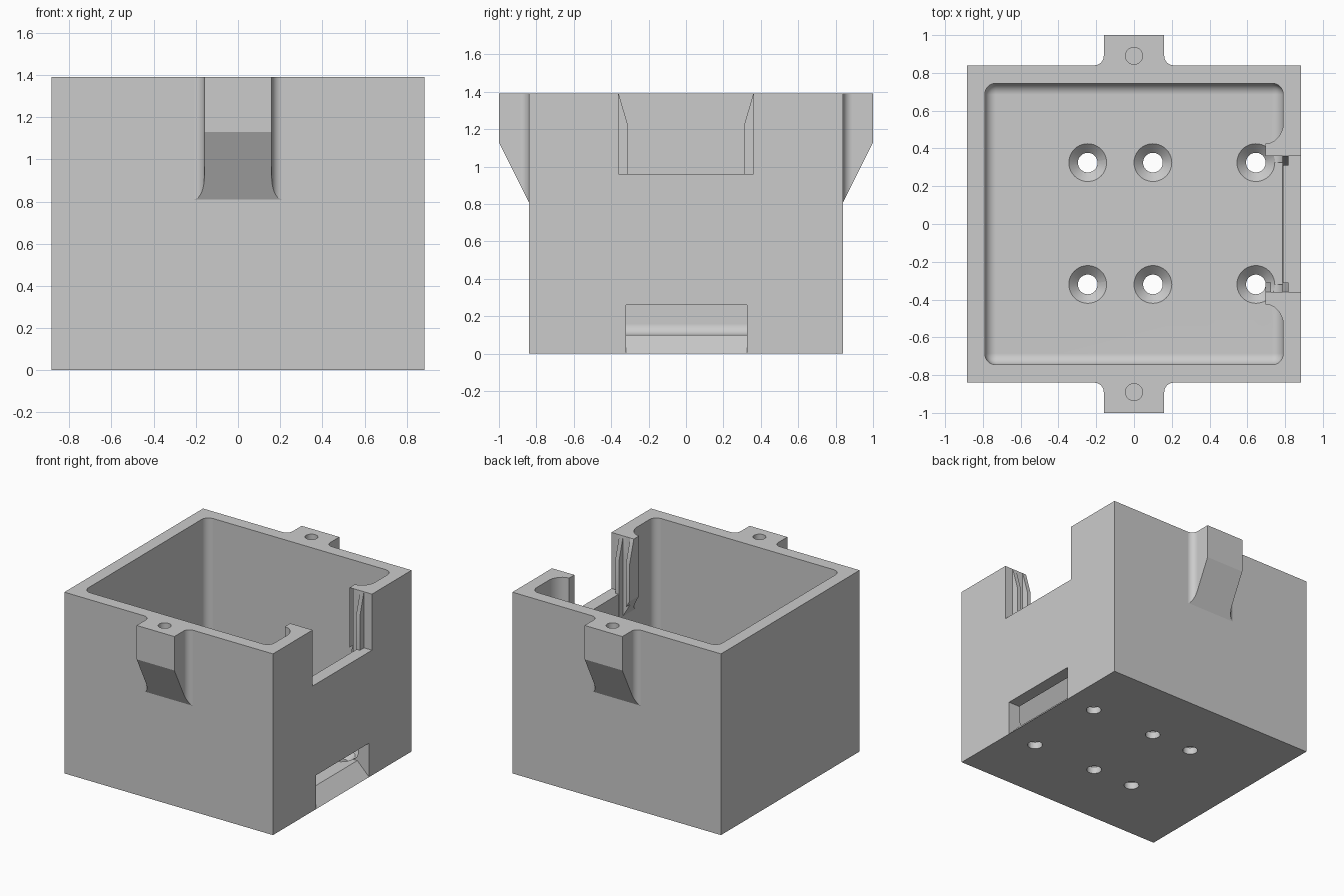
import bpy, bmesh, math
from mathutils import Vector

old = bpy.data.objects.get("Cube")
if old:
    bpy.data.objects.remove(old, do_unlink=True)

W, D, H = 0.885, 0.84, 1.39      # box half width, half depth, height
IX, IY, FLOOR = 0.79, 0.745, 0.1  # cavity half sizes and floor height

grey = bpy.data.materials.new("plain grey")
grey.use_nodes = True
grey.diffuse_color = (0.6, 0.6, 0.6, 1)
grey.node_tree.nodes["Principled BSDF"].inputs["Base Color"].default_value = (0.6, 0.6, 0.6, 1)


def finish(bm, name):
    bmesh.ops.recalc_face_normals(bm, faces=bm.faces[:])
    mesh = bpy.data.meshes.new(name)
    bm.to_mesh(mesh)
    bm.free()
    mesh.materials.append(grey)
    obj = bpy.data.objects.new(name, mesh)
    bpy.context.collection.objects.link(obj)
    return obj


def prism(name, pts, axis, lo, hi, cut=None):
    """Extrude a 2D outline along an axis; cut = (point, outward normal)."""
    place = {"x": lambda a, b, t: (t, a, b),
             "y": lambda a, b, t: (a, t, b),
             "z": lambda a, b, t: (a, b, t)}[axis]
    bm = bmesh.new()
    face = bm.faces.new([bm.verts.new(place(a, b, lo)) for a, b in pts])
    top = bmesh.ops.extrude_face_region(bm, geom=[face])["geom"]
    move = Vector(place(0, 0, hi - lo))
    bmesh.ops.translate(bm, vec=move, verts=[v for v in top if isinstance(v, bmesh.types.BMVert)])
    if cut:
        res = bmesh.ops.bisect_plane(bm, geom=bm.verts[:] + bm.edges[:] + bm.faces[:],
                                     plane_co=cut[0], plane_no=cut[1], clear_outer=True)
        edges = [e for e in res["geom_cut"] if isinstance(e, bmesh.types.BMEdge)]
        bmesh.ops.holes_fill(bm, edges=edges, sides=0)
    return finish(bm, name)


def block(name, x0, x1, y0, y1, z0, z1):
    return prism(name, [(x0, y0), (x1, y0), (x1, y1), (x0, y1)], "z", z0, z1)


def cone(name, x, y, z0, z1, r0, r1):
    bm = bmesh.new()
    bmesh.ops.create_cone(bm, cap_ends=True, segments=40, radius1=r0, radius2=r1, depth=z1 - z0)
    bmesh.ops.translate(bm, vec=(x, y, (z0 + z1) / 2), verts=bm.verts[:])
    return finish(bm, name)


def arc(cx, cy, rx, ry, a0, a1, n=10):
    steps = [math.radians(a0 + (a1 - a0) * i / n) for i in range(n + 1)]
    return [(cx + rx * math.cos(a), cy + ry * math.sin(a)) for a in steps]


body = block("open_box", -W, W, -D, D, 0, H)


def combine(tool, operation):
    tool.hide_render = True
    mod = body.modifiers.new(operation, "BOOLEAN")
    mod.operation, mod.solver, mod.object = operation, "EXACT", tool
    bpy.context.view_layer.objects.active = body
    bpy.ops.object.modifier_apply(modifier=mod.name)
    bpy.data.objects.remove(tool, do_unlink=True)


def add(tool):
    combine(tool, "UNION")


def cut(tool):
    combine(tool, "DIFFERENCE")


# Cavity with rounded corners and a rounded floor edge
bm = bmesh.new()
bmesh.ops.create_cube(bm, size=2)
for v in bm.verts:
    v.co = (v.co.x * IX, v.co.y * IY, FLOOR if v.co.z < 0 else H + 0.2)
rounded = [e for e in bm.edges if min(v.co.z for v in e.verts) < H]
bmesh.ops.bevel(bm, geom=rounded, offset=0.06, segments=8, profile=0.5, affect="EDGES")
cut(finish(bm, "cavity"))

# Posts beside the side opening, with sloping undersides
slope = ((0.695, 0, 0.93), (-0.16, 0, -0.095))
for s in (-1, 1):
    outline = [(0.85, 0.36), (0.695, 0.36)] + arc(0.695, 0.545, 0.097, 0.12, -90, 0) + [(0.85, 0.545)]
    add(prism("post", [(x, s * y) for x, y in outline], "z", 0.6, H, slope))

# Side opening
cut(block("side_opening", 0.6, 1, -0.36, 0.36, 0.96, H + 0.2))

# Paired guide rails with tapered lead-ins
for s in (-1, 1):
    rail = [(0.31, 0.7), (0.31, 1.22), (0.36, H), (0.4, H), (0.4, 0.7)]
    for x0, x1 in ((0.695, 0.725), (0.785, 0.817)):
        add(prism("rail", [(s * y, z) for y, z in rail], "x", x0, x1, slope))

# Mounting tabs with filleted sides, sloping undersides and blind screw holes
for s in (-1, 1):
    side = [(0.21, D - 0.03)] + arc(0.21, D + 0.05, 0.05, 0.05, 270, 180, 8) + [(0.16, 1)]
    outline = side + [(-x, y) for x, y in reversed(side)]
    add(prism("mounting_tab", [(x, s * y) for x, y in outline], "z", 0.7, H,
              ((0, s, 1.13), (0, s * 0.32, -0.16))))
    cut(cone("screw_hole", 0, s * 0.89, 1.14, H + 0.1, 0.045, 0.045))

# Low side slot with a sloping sill
cut(prism("low_slot", [(0.71, FLOOR), (0.785, FLOOR), (0.895, -0.01), (0.95, -0.01),
                       (0.95, 0.26), (0.71, 0.26)], "y", -0.32, 0.325))

# Countersunk floor holes
for x in (-0.245, 0.1, 0.645):
    for y in (-0.32, 0.325):
        cut(cone("floor_hole", x, y, -0.1, 0.2, 0.052, 0.052))
        cut(cone("countersink", x, y, 0.045, 0.105, 0.045, 0.105))

# Smooth the rounded parts and keep the flats flat
bpy.ops.object.select_all(action="DESELECT")
body.select_set(True)
bpy.context.view_layer.objects.active = body
bpy.ops.object.shade_smooth_by_angle(angle=math.radians(25))
flat = body.modifiers.new("flat_normals", "WEIGHTED_NORMAL")
flat.keep_sharp = True
